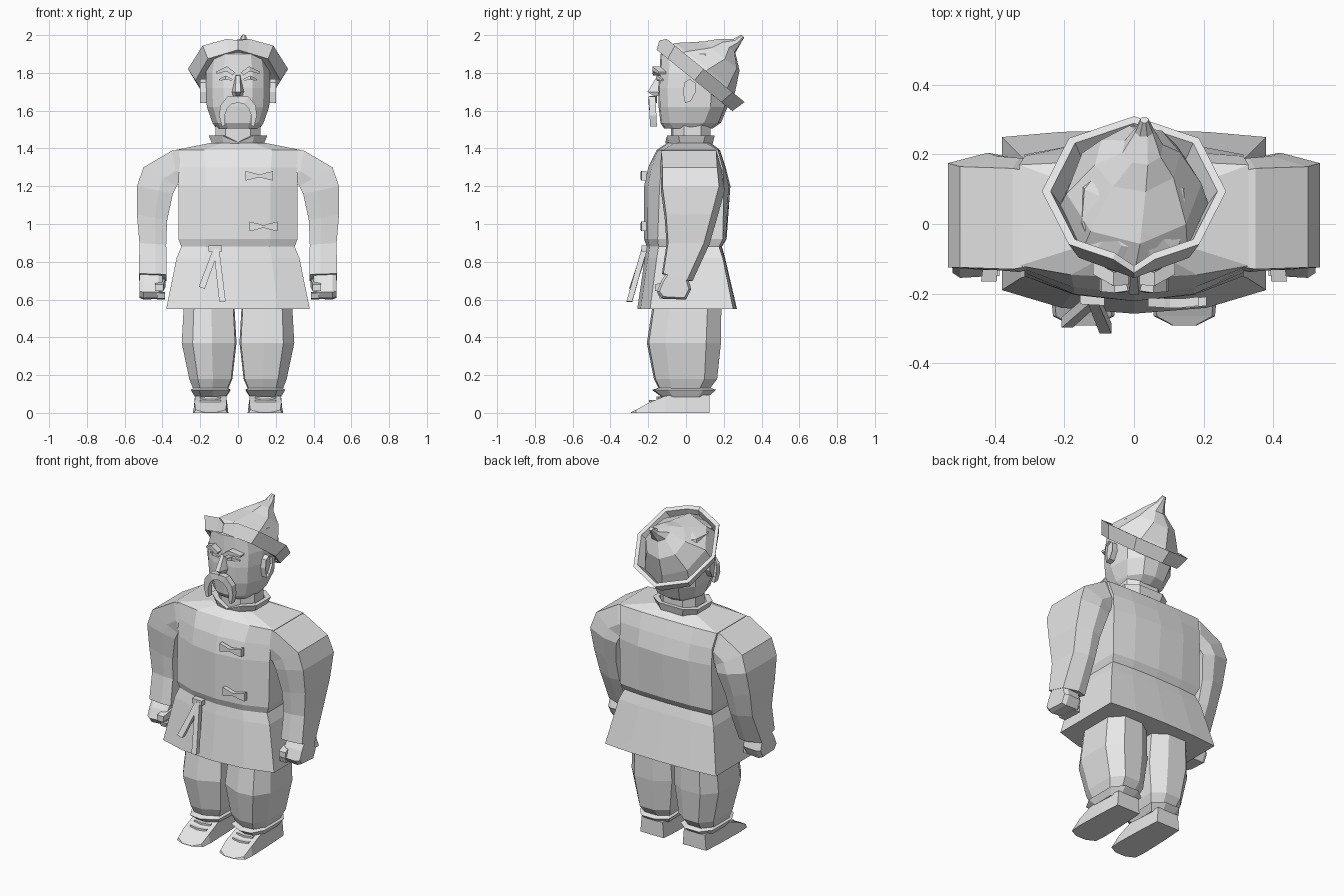
import bpy, bmesh, math
from mathutils import Vector

cube = bpy.data.objects.get("Cube")
if cube:
    bpy.data.objects.remove(cube, do_unlink=True)

grey = bpy.data.materials.new("light_grey")
grey.use_nodes = True
grey.diffuse_color = (0.8, 0.8, 0.8, 1)
grey.node_tree.nodes["Principled BSDF"].inputs["Base Color"].default_value = (0.8, 0.8, 0.8, 1)


def finish(name, bm):
    bmesh.ops.recalc_face_normals(bm, faces=bm.faces)
    me = bpy.data.meshes.new(name)
    bm.to_mesh(me)
    bm.free()
    me.materials.append(grey)
    ob = bpy.data.objects.new(name, me)
    bpy.context.collection.objects.link(ob)
    return ob


def loft(name, rings, sx=1, closed=False):
    """Skin a list of equal-length rings; cap the ends, or join last to first."""
    bm = bmesh.new()
    vs = [[bm.verts.new((p[0] * sx, p[1], p[2])) for p in r] for r in rings]
    n = len(vs[0])
    pairs = list(zip(vs, vs[1:])) + ([(vs[-1], vs[0])] if closed else [])
    for a, b in pairs:
        for i in range(n):
            j = (i + 1) % n
            bm.faces.new((a[i], a[j], b[j], b[i]))
    if not closed:
        bm.faces.new(vs[0])
        bm.faces.new(vs[-1])
    return finish(name, bm)


def strip(name, pts, widths, thick, sx=1):
    """Flat bar along a path that lies roughly in the front plane."""
    pts = [Vector(p) for p in pts]
    rings = []
    for i, p in enumerate(pts):
        t = pts[min(i + 1, len(pts) - 1)] - pts[max(i - 1, 0)]
        s = Vector((t.z, 0, -t.x)).normalized() * widths[i] / 2
        d = Vector((0, thick / 2, 0))
        rings.append([p + s + d, p - s + d, p - s - d, p + s - d])
    return loft(name, rings, sx)


def mirrored(half):
    """Complete a ring given from front centre to back centre."""
    return half + [(-x, y, z) for x, y, z in reversed(half[1:-1])]


# Jacket with flared skirt: z, half width, front, front corner, back corner, back
jacket = [(0.55, .38, -.258, -.19, .25, .27), (0.82, .325, -.218, -.155, .195, .207),
          (0.88, .30, -.207, -.145, .175, .19), (0.92, .315, -.222, -.15, .195, .215),
          (1.20, .315, -.222, -.14, .20, .235), (1.30, .315, -.20, -.13, .195, .21),
          (1.392, .33, -.155, -.12, .17, .18), (1.43, .14, -.10, -.06, .10, .13)]
loft("jacket", [mirrored([(0, f, z), (w * .55, .75 * f + .25 * fc, z), (w, fc, z),
                          (w, bc, z), (w * .55, .75 * b + .25 * bc, z), (0, b, z)])
                for z, w, f, fc, bc, b in jacket])


# Collar with a notch at the front
def collar_ring(z, w, f, b, dip):
    return mirrored([(0, f, z - dip), (w * .55, f + .01, z), (w, f + .07, z),
                     (w, b - .05, z), (w * .55, b, z), (0, b, z)])


loft("collar", [collar_ring(1.42, .135, -.10, .14, 0), collar_ring(1.468, .155, -.11, .152, .035),
                collar_ring(1.468, .13, -.085, .13, .035), collar_ring(1.42, .115, -.08, .12, 0)],
     closed=True)
loft("neck", [collar_ring(z, .12, -.08, .13, 0) for z in (1.40, 1.56)])

# Head: z, half width, face front, back
head = [(1.505, .115, -.115, .14), (1.535, .135, -.135, .185), (1.62, .165, -.145, .22),
        (1.72, .17, -.148, .225), (1.80, .17, -.14, .225), (1.90, .15, -.135, .19),
        (1.94, .08, -.07, .16)]
loft("head", [mirrored([(0, f, z), (w * .45, f + .008, z), (w * .8, f + .05, z), (w, f + .14, z),
                        (w * .95, b - .09, z), (w * .55, b - .015, z), (0, b, z)])
              for z, w, f, b in head])

# Nose
loft("nose", [[(-.014, -.13, 1.79), (.014, -.13, 1.79), (.01, -.152, 1.785), (-.01, -.152, 1.785)],
              [(-.036, -.13, 1.70), (.036, -.13, 1.70), (.014, -.203, 1.70), (-.014, -.203, 1.70)],
              [(-.03, -.13, 1.675), (.03, -.13, 1.675), (.01, -.175, 1.68), (-.01, -.175, 1.68)]])

# Paired parts
for side, sx in (("left", 1), ("right", -1)):
    # Face details
    strip(side + "_eyebrow", [(.022, -.155, 1.795), (.06, -.158, 1.822), (.115, -.125, 1.80)],
          (.02, .026, .012), .04, sx)
    strip(side + "_eye", [(.03, -.143, 1.763), (.065, -.145, 1.775), (.10, -.118, 1.762)],
          (.008, .022, .008), .02, sx)
    strip(side + "_moustache", [(0, -.172, 1.66), (.045, -.18, 1.655), (.075, -.177, 1.62),
                                (.085, -.175, 1.575), (.078, -.172, 1.518)],
          (.035, .045, .04, .03, .016), .036, sx)

    # Ear with a sunken middle
    outline = [(-.005, 1.64), (.025, 1.65), (.052, 1.70), (.05, 1.745), (.02, 1.768),
               (-.008, 1.75), (-.016, 1.70)]
    bm = bmesh.new()
    a, b = [[bm.verts.new((x * sx, y, z)) for y, z in outline] for x in (.15, .20)]
    for i in range(7):
        j = (i + 1) % 7
        bm.faces.new((a[i], a[j], b[j], b[i]))
    bm.faces.new(a)
    outer = bm.faces.new(b)
    bmesh.ops.inset_individual(bm, faces=[outer], thickness=.012)
    for v in outer.verts:
        v.co.x -= .015 * sx
    finish(side + "_ear", bm)

    # Sleeve: outer x, outer z, inner x, inner z, front, back
    sleeve = [(.29, 1.39, .29, 1.18, -.12, .18), (.35, 1.388, .315, 1.21, -.13, .19),
              (.50, 1.30, .325, 1.20, -.125, .195), (.535, 1.20, .345, 1.16, -.125, .205),
              (.535, 1.05, .375, 1.02, -.105, .165), (.522, .90, .38, .89, -.095, .125),
              (.524, .72, .378, .715, -.12, .035)]
    rings = []
    for k, (ox, oz, ix, iz, f, b) in enumerate(sleeve):
        t = .018 if k == len(sleeve) - 1 else 0
        mx, mz = .6 * ix + .4 * ox, .6 * iz + .4 * oz
        rings.append([(ox, f, oz + t), (mx, f - .008, mz + t), (ix, f, iz + t),
                      (ix, b - .015, iz - t), (mx, b, mz - t), (ox, b - .03, oz - t)])
    loft(side + "_sleeve", rings, sx)

    # Fist with thumb and folded fingers
    fist = [(-.155, .64), (-.13, .70), (-.10, .745), (.01, .715), (.028, .655), (0, .60), (-.13, .607)]
    loft(side + "_fist", [[(x, -.06 + (y + .06) * s, .665 + (z - .665) * s) for y, z in fist]
                          for x, s in ((.40, .8), (.42, .95), (.50, 1), (.522, .85))], sx)
    loft(side + "_thumb", [[(.385, -.05, z0), (.425, -.05, z0), (.425, -.05, z1), (.385, -.05, z1)]
                           if k == 0 else
                           [(.395, -.165, z0), (.44, -.165, z0), (.44, -.165, z1), (.395, -.165, z1)]
                           for k, (z0, z1) in enumerate(((.665, .71), (.645, .68)))], sx)
    loft(side + "_fingers", [[(x, -.14, .605), (x, -.01, .60), (x, -.01, .64), (x, -.15, .635)]
                             for x in (.387, .43)], sx)

    # Trouser leg and flared ankle cuff: z, inner x, outer x, front, back
    def leg_ring(z, i, o, f, b):
        c, h = (i + o) / 2, (o - i) / 2
        m, d = (f + b) / 2, (b - f) / 2
        return [(c + h * u, m + d * v, z) for u, v in
                ((-.95, -.7), (-.1, -1), (.6, -.95), (1, -.5), (1, .6), (.5, 1), (-.4, 1), (-1, .7))]

    loft(side + "_trouser_leg",
         [leg_ring(*r) for r in ((.60, .018, .285, -.17, .185), (.55, .018, .288, -.18, .187),
                                 (.37, .008, .298, -.207, .185), (.18, .03, .258, -.17, .165),
                                 (.12, .055, .235, -.14, .12))], sx)
    loft(side + "_ankle_cuff",
         [leg_ring(*r) for r in ((.135, .06, .23, -.14, .12), (.122, .038, .25, -.18, .16),
                                 (.085, .062, .228, -.13, .115))], sx)

    # Shoe with pointed toe
    def shoe_ring(y, top, w):
        return [(.145 - w, y, 0), (.145 + w, y, 0), (.145 + w * .9, y, top), (.145 - w * .9, y, top)]

    loft(side + "_shoe", [shoe_ring(.125, .095, .08), shoe_ring(.0, .098, .088),
                          shoe_ring(-.11, .09, .092), shoe_ring(-.20, .052, .094),
                          shoe_ring(-.265, .016, .088), shoe_ring(-.292, .003, .035)], sx)
    for k, (y, z) in enumerate(((-.145, .08), (-.185, .063))):
        strip(f"{side}_lace_{k + 1}", [(.09, y + .012, z), (.145, y, z), (.20, y + .012, z)],
              (.01, .012, .01), .02, sx)

# Cloth toggles on the chest
for k, (x, z) in enumerate(((.113, 1.255), (.135, .987))):
    strip(f"toggle_{k + 1}", [(x - .073, -.225, z), (x - .025, -.228, z), (x - .01, -.228, z),
                              (x + .01, -.228, z), (x + .025, -.228, z), (x + .073, -.222, z)],
          (.05, .028, .018, .018, .028, .05), .026)

# Sash knot and hanging ends
strip("sash_knot", [(-.155, -.208, .87), (-.085, -.212, .87)], (.03, .03), .045)
strip("sash_end_short", [(-.115, -.215, .87), (-.192, -.283, .662)], (.03, .034), .03)
strip("sash_end_long", [(-.115, -.22, .87), (-.082, -.30, .588)], (.03, .034), .03)

# Hat: tilted frame, s runs down towards the back, h along the tilted axis
A = math.radians(39)


def hat_point(x, s, h):
    return (x, .045 + s * math.cos(A) + h * math.sin(A), 1.76 - s * math.sin(A) + h * math.cos(A))


def brim_ring(rx, rs, h, notch=0):
    angles = [0] + [14] + [45 * k for k in range(1, 8)] + [346]
    out = []
    for a in angles:
        t = math.radians(a)
        # points beside the front corner stay on its straight edges
        q = 1 if a % 45 == 0 else math.cos(math.pi / 8) / math.cos(math.pi / 8 - math.radians(14))
        out.append(hat_point(rx * q * math.sin(t), -rs * q * math.cos(t), h - (notch if a == 0 else 0)))
    return out


loft("hat_brim", [brim_ring(.225, .258, 0), brim_ring(.265, .278, .078, .03),
                  brim_ring(.24, .252, .078, .03), brim_ring(.205, .235, .005)], closed=True)

# Crown narrowing to a bent tip: h, centre x, centre s, x radius, s radius
crown = [(.01, 0, 0, .215, .24), (.09, 0, 0, .195, .205), (.19, .01, .03, .125, .125),
         (.25, .025, .018, .06, .06), (.30, .03, .045, .028, .024), (.343, .03, .05, .012, .012)]
loft("hat_crown", [[hat_point(cx + rx * math.sin(k * math.pi / 4 + h), cs - rs * math.cos(k * math.pi / 4 + h), h)
                    for k in range(8)] for h, cx, cs, rx, rs in crown])
